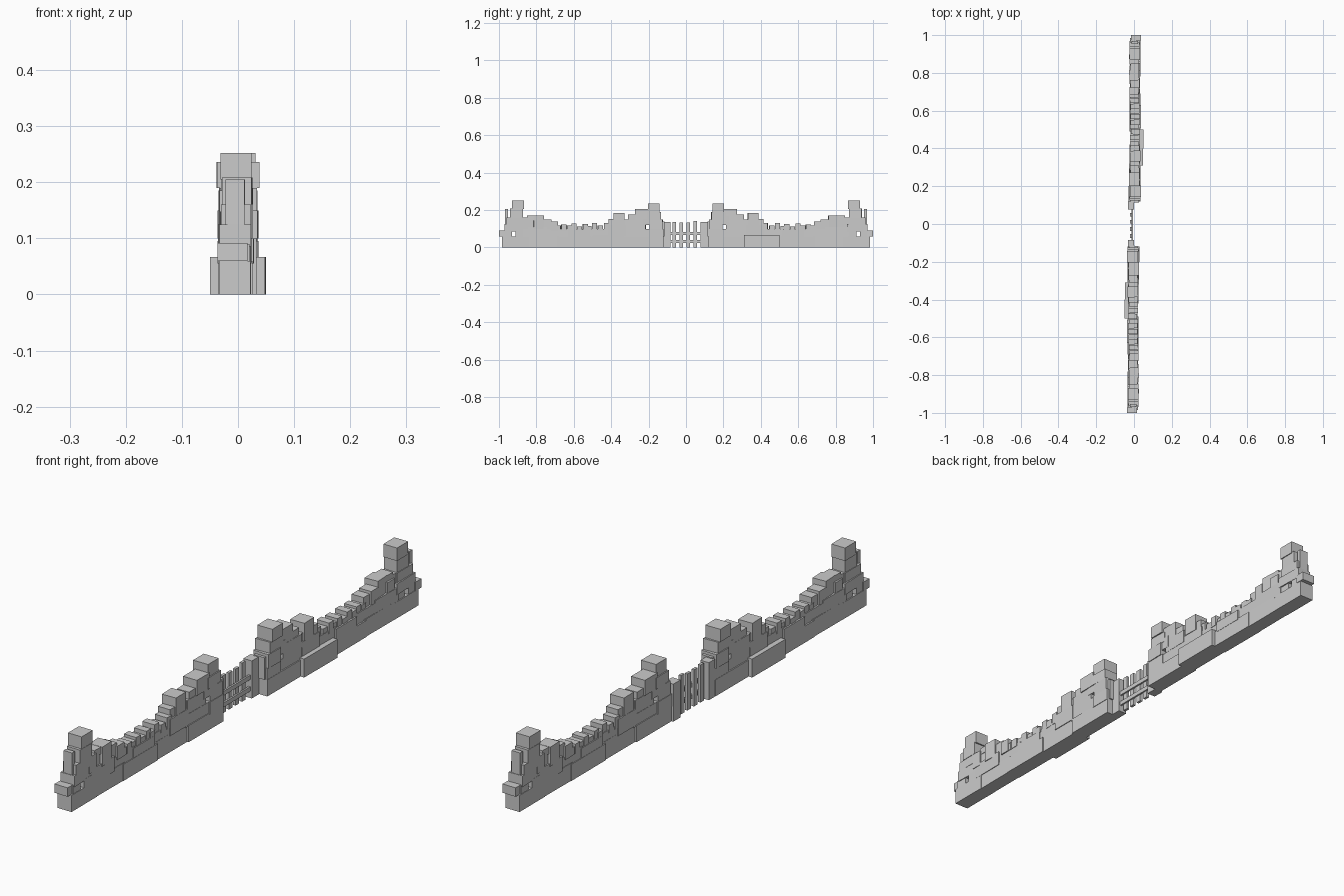
import bpy, bmesh, random
from math import radians, pi
from mathutils import Matrix, Vector

random.seed(7)


def add_block(bm, y0, y1, z0, z1, x0, x1, turn=0.0):
    """Axis-aligned stone, optionally twisted a little about its own z axis."""
    m = (Matrix.Translation(((x0 + x1) / 2, (y0 + y1) / 2, (z0 + z1) / 2))
         @ Matrix.Rotation(radians(turn), 4, 'Z')
         @ Matrix.Diagonal((x1 - x0, y1 - y0, z1 - z0, 1)))
    bmesh.ops.create_cube(bm, size=1, matrix=m)


def finish(name, bm):
    me = bpy.data.meshes.new(name)
    bm.to_mesh(me)
    bm.free()
    ob = bpy.data.objects.new(name, me)
    bpy.context.collection.objects.link(ob)
    return ob


def both_halves(name, blocks, twist=0.0):
    """Build the +y half, then the same half turned 180 degrees for -y."""
    bm = bmesh.new()
    for b in blocks:
        add_block(bm, *b, turn=random.uniform(-twist, twist))
    ob = finish("back_" + name, bm)
    twin = bpy.data.objects.new("front_" + name, ob.data)
    twin.rotation_euler.z = pi
    bpy.context.collection.objects.link(twin)


# Foundation course: y0, y1, z0, z1, x0, x1
both_halves("foundation", [
    (0.12, 0.32, 0, 0.060, -0.026, 0.034),
    (0.31, 0.50, 0, 0.067, -0.020, 0.049),
    (0.49, 0.69, 0, 0.060, -0.023, 0.035),
    (0.68, 0.85, 0, 0.064, -0.021, 0.033),
    (0.84, 0.985, 0, 0.060, -0.022, 0.034),
], 0.4)

# Second course, with a small window gap under the end tower
both_halves("wall_course", [
    (0.12, 0.20, 0.055, 0.100, -0.028, 0.033),
    (0.19, 0.33, 0.055, 0.100, -0.023, 0.030),
    (0.32, 0.42, 0.060, 0.120, -0.023, 0.032),
    (0.41, 0.52, 0.060, 0.100, -0.019, 0.030),
    (0.51, 0.63, 0.055, 0.095, -0.022, 0.036),
    (0.62, 0.75, 0.055, 0.100, -0.020, 0.030),
    (0.74, 0.87, 0.055, 0.110, -0.023, 0.033),
    (0.86, 0.912, 0.055, 0.090, -0.022, 0.030),
    (0.930, 0.975, 0.055, 0.090, -0.020, 0.032),
], 1.0)

# Gate tower and the steps falling away from it
both_halves("gate_tower", [
    (0.125, 0.195, 0.10, 0.150, -0.026, 0.036),
    (0.215, 0.32, 0.10, 0.150, -0.022, 0.031),
    (0.19, 0.23, 0.12, 0.165, -0.024, 0.031),
    (0.135, 0.21, 0.15, 0.190, -0.026, 0.033),
    (0.142, 0.203, 0.19, 0.236, -0.022, 0.038),
    (0.20, 0.272, 0.15, 0.206, -0.026, 0.030),
    (0.27, 0.31, 0.14, 0.176, -0.020, 0.028),
    (0.308, 0.335, 0.11, 0.150, -0.018, 0.028),
    (0.33, 0.388, 0.12, 0.185, -0.022, 0.034),
    (0.38, 0.415, 0.10, 0.152, -0.018, 0.030),
    (0.115, 0.13, 0.06, 0.140, -0.018, 0.026),
], 2.0)

# Broken stones along the wall top
tops = [(0.41, .132), (0.445, .118), (0.475, .130), (0.505, .115), (0.525, .126),
        (0.555, .113), (0.585, .127), (0.61, .117), (0.64, .124), (0.67, .118)]
stones = []
for i, (y, z) in enumerate(tops):
    dx = random.uniform(-0.004, 0.004)
    stones.append((y, y + 0.027, 0.09, z, -0.019 + dx, 0.030 + dx))
stones += [
    (0.685, 0.725, 0.09, 0.140, -0.024, 0.024),
    (0.72, 0.762, 0.09, 0.150, -0.018, 0.030),
    (0.76, 0.815, 0.10, 0.171, -0.025, 0.027),
    (0.81, 0.852, 0.10, 0.148, -0.018, 0.032),
    (0.80, 0.850, 0.145, 0.170, -0.020, 0.026),
]
both_halves("broken_stones", stones, 4.0)

# End tower with ledge, narrow shaft and cap
both_halves("end_tower", [
    (0.86, 0.970, 0.085, 0.125, -0.022, 0.034),
    (0.965, 1.000, 0.060, 0.092, -0.017, 0.036),
    (0.868, 0.960, 0.125, 0.160, -0.023, 0.030),
    (0.845, 0.885, 0.10, 0.160, -0.024, 0.026),
    (0.872, 0.940, 0.16, 0.208, -0.025, 0.028),
    (0.867, 0.930, 0.205, 0.252, -0.024, 0.031),
    (0.952, 0.968, 0.12, 0.205, -0.012, 0.022),
], 1.5)

# Gate posts
bm = bmesh.new()
add_block(bm, -0.120, -0.084, 0, 0.136, -0.033, 0.001)
add_block(bm, 0.078, 0.120, 0, 0.136, -0.033, 0.001)
finish("gate_posts", bm)

# Gate bars with uneven, slanted tops
bm = bmesh.new()
for y, h in [(-0.063, .138), (-0.026, .134), (0.012, .133), (0.049, .146)]:
    add_block(bm, y - 0.010, y + 0.010, 0, h, -0.021, -0.011)
bm.verts.ensure_lookup_table()
for v in bm.verts:
    if v.co.z > 0.1:
        v.co.z -= 0.3 * (v.co.y % 0.02)
finish("gate_bars", bm)

# Gate rails
bm = bmesh.new()
for z in (0.033, 0.075):
    add_block(bm, -0.09, 0.09, z - 0.008, z + 0.008, -0.012, -0.005)
finish("gate_rails", bm)
